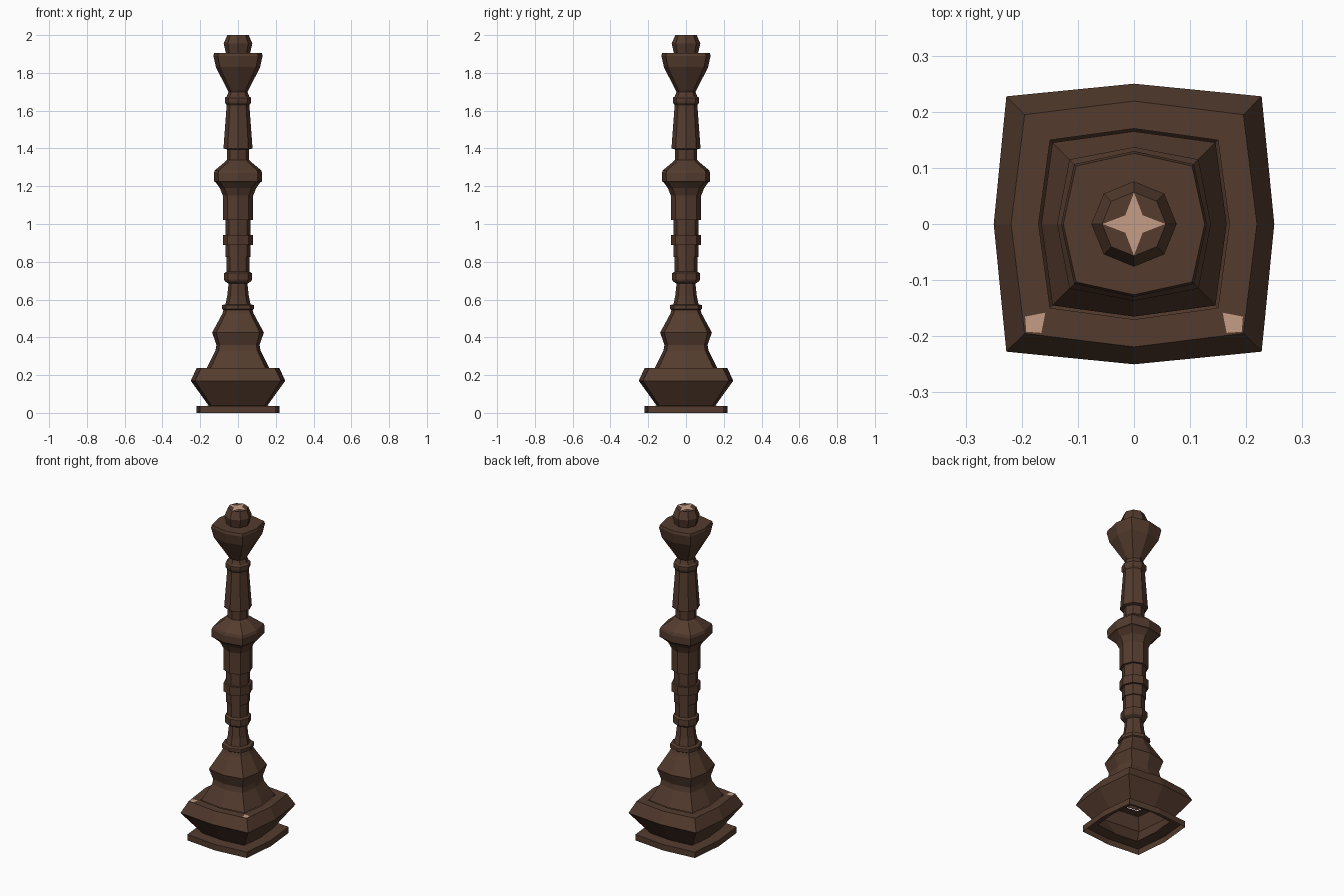
import bpy, bmesh, math

if "Cube" in bpy.data.objects:
    bpy.data.objects.remove(bpy.data.objects["Cube"])


def material(name, rgb):
    m = bpy.data.materials.new(name)
    m.diffuse_color = (*rgb, 1)
    m.use_nodes = True
    m.node_tree.nodes["Principled BSDF"].inputs["Base Color"].default_value = m.diffuse_color
    return m


WOOD = material("dark_wood", (0.088, 0.044, 0.027))
PALE = material("worn_pale_wood", (0.56, 0.34, 0.24))


def section(a, k):
    # eight-sided section: side points at a, corner points at a*k on both axes
    c = a * k
    return [(a, 0), (c, c), (0, a), (-c, c), (-a, 0), (-c, -c), (0, -a), (c, -c)]


def turned(name, profile, cap_top=False):
    # profile rows: height, side radius, corner squareness
    bm = bmesh.new()
    rings = [[bm.verts.new((x, y, z)) for x, y in section(a, k)] for z, a, k in profile]
    for lo, hi in zip(rings, rings[1:]):
        for i in range(8):
            j = (i + 1) % 8
            bm.faces.new((lo[i], lo[j], hi[j], hi[i]))
    if cap_top:
        bm.faces.new(rings[-1])
    me = bpy.data.meshes.new(name)
    bm.to_mesh(me)
    bm.free()
    me.materials.append(WOOD)
    ob = bpy.data.objects.new(name, me)
    bpy.context.collection.objects.link(ob)
    return ob


def patch(name, points, z):
    me = bpy.data.meshes.new(name)
    me.from_pydata([(x, y, z) for x, y in points], [], [list(range(len(points)))])
    me.materials.append(PALE)
    bpy.context.collection.objects.link(bpy.data.objects.new(name, me))


S, M, R = 0.91, 0.82, 0.71   # square, softened, round sections

# square foot, open underneath
turned("foot", [(0, .22, S), (.036, .22, S), (.038, .155, S)])
# wide bowl and bell-shaped lower body
turned("base_bowl", [(.038, .155, S), (.17, .25, S), (.238, .219, .89), (.238, .17, .88)])
turned("lower_body", [(.238, .165, .88), (.33, .119, .86), (.36, .114, .86), (.425, .137, .84),
                      (.525, .083, .8), (.545, .077, .76), (.55, .085, .75), (.57, .085, .74),
                      (.575, .066, .73), (.62, .057, R), (.685, .05, R)])
# slim stem with rings
turned("stem", [(.685, .05, R), (.695, .068, R), (.705, .073, R), (.74, .073, R), (.748, .06, R),
                (.825, .06, R), (.825, .067, R), (.89, .067, R), (.89, .08, R), (.942, .08, R),
                (.942, .067, R), (1.02, .067, R)])
# flared middle collar
turned("middle_collar", [(1.02, .067, R), (1.02, .08, R), (1.15, .08, R), (1.19, .096, .74),
                         (1.22, .118, M), (1.225, .127, M), (1.27, .128, M), (1.285, .122, M),
                         (1.33, .068, .74), (1.34, .058, R), (1.395, .058, R)])
# tapered upper column with ring
turned("upper_column", [(1.395, .058, R), (1.4, .077, R), (1.63, .06, R), (1.64, .068, R),
                        (1.65, .07, R), (1.668, .07, R), (1.675, .06, R), (1.7, .05, R)])
# cup and finial
turned("cup", [(1.7, .05, R), (1.71, .056, R), (1.83, .117, M), (1.89, .13, M), (1.905, .126, M),
               (1.905, .05, R)])
turned("finial", [(1.905, .064, R), (1.955, .076, R), (2.0, .057, R)], cap_top=True)

# worn pale patches: finial cross and rim corners
cross = []
for i in range(4):
    for r, ang in ((.056, 0), (.022, 45)):
        t = math.radians(90 * i + ang)
        cross.append((r * math.cos(t), r * math.sin(t)))
patch("finial_wear", cross, 2.0005)
for side in (-1, 1):
    pts = [(side * x, y) for x, y in ((.152, -.149), (.196, -.147), (.194, -.194), (.15, -.192))]
    pts = [(side * .158, -.158), (side * .194, -.165), (side * .192, -.192), (side * .165, -.194)]
    patch("rim_wear", pts, .2385)
